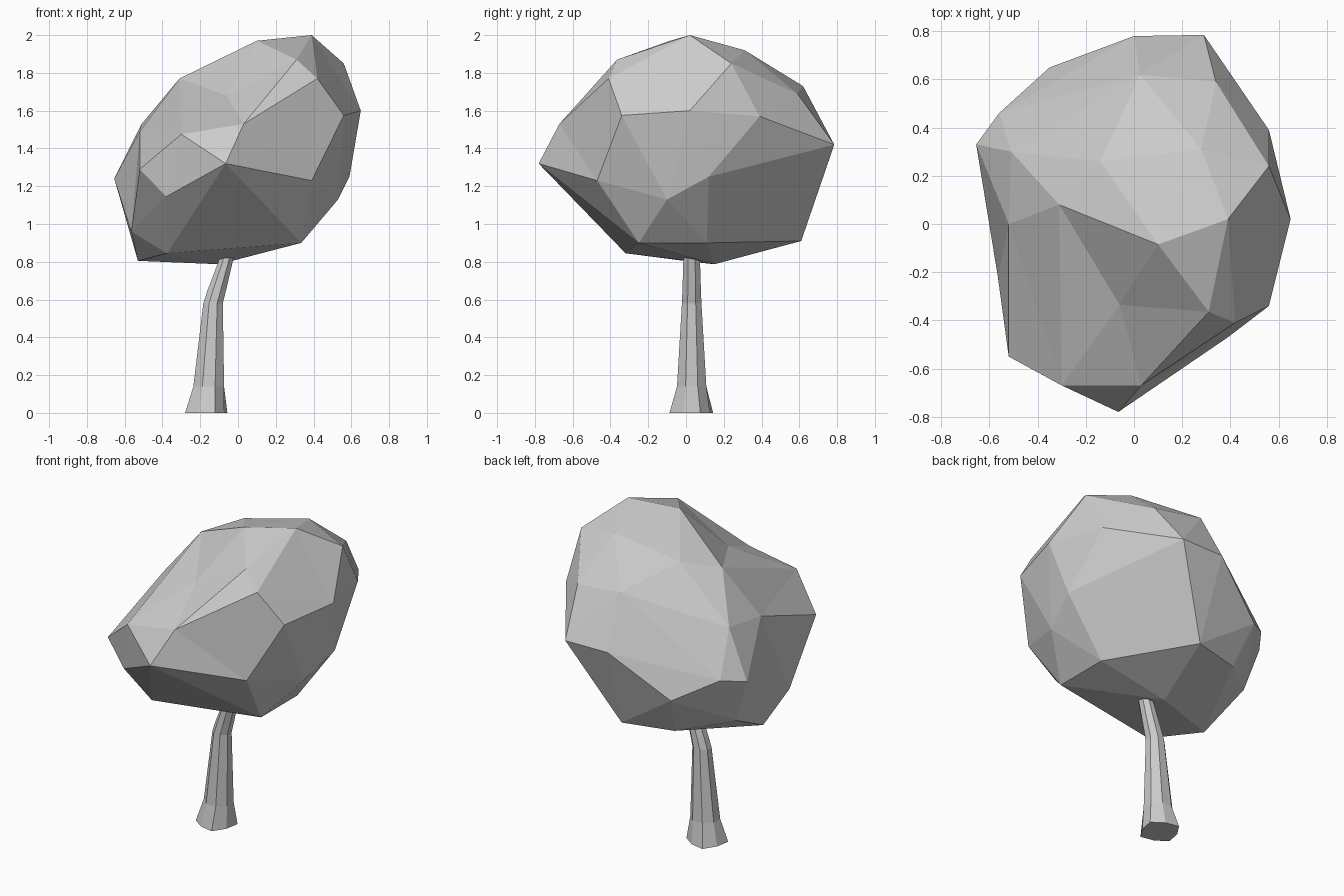
import bpy, bmesh, math
from mathutils import Vector


def finish(bm, name):
    bmesh.ops.recalc_face_normals(bm, faces=bm.faces)
    me = bpy.data.meshes.new(name)
    bm.to_mesh(me)
    bm.free()
    ob = bpy.data.objects.new(name, me)
    bpy.context.collection.objects.link(ob)
    return ob


# Crown: corner points of a faceted, leaning blob
corners = [
    # top and right
    (.39, .02, 2.0), (.31, -.365, 1.87), (.42, -.41, 1.77), (.56, -.34, 1.575),
    (.65, .02, 1.6), (.56, .24, 1.85), (.10, -.085, 1.97), (.28, .31, 1.92),
    (.56, .39, 1.57), (.59, .12, 1.25), (.53, -.1, 1.13),
    # back
    (.34, .59, 1.69), (.025, .62, 1.73), (.29, .785, 1.42), (0, .78, 1.42),
    (-.14, .26, 1.83), (-.33, .36, 1.49), (-.35, .65, 1.16), (-.56, .46, 1.27),
    # front
    (-.065, -.78, 1.32), (.39, -.47, 1.23), (.03, -.67, 1.53), (-.30, -.67, 1.475),
    (-.52, -.55, 1.29), (-.06, -.335, 1.68), (-.38, -.59, 1.145),
    # left
    (-.31, .08, 1.77), (-.52, 0, 1.49), (-.51, .30, 1.53), (-.655, .33, 1.24),
    (-.565, .30, .96), (-.565, -.22, .96),
    # underside
    (-.53, -.01, .805), (-.375, -.32, .845), (-.1, .15, .787), (.335, -.25, .90),
    (.335, .11, .90), (.02, .61, .91), (-.29, .53, .91),
]
centre = Vector((0, 0, 1.38))
bm = bmesh.new()
home = {}
for c in corners:
    p = Vector(c) - centre
    # puff outwards so the hull keeps the dented corners too
    v = bm.verts.new(p * p.length ** -0.5)
    home[v] = Vector(c)
bmesh.ops.convex_hull(bm, input=bm.verts[:])
for v in bm.verts:
    v.co = home[v]
finish(bm, "crown")

# Trunk: stacked eight-sided rings (z, centre x, centre y, radius x, radius y)
rings = [
    (0, -.168, .028, .112, .116), (.14, -.155, .03, .088, .084),
    (.58, -.132, .03, .056, .056), (.65, -.112, .03, .053, .053),
    (.80, -.066, .03, .041, .048), (.92, -.04, .03, .038, .045),
]
N = 8
bm = bmesh.new()
loops = []
for k, (z, cx, cy, rx, ry) in enumerate(rings):
    loop = []
    for i in range(N):
        a = 2 * math.pi * (i + .5) / N
        # flared, uneven root collar
        f = 1 + (.08 * (-1) ** i if k == 0 else 0)
        loop.append(bm.verts.new((cx + rx * f * math.cos(a), cy + ry * f * math.sin(a), z)))
    loops.append(loop)
for lo, hi in zip(loops, loops[1:]):
    for i in range(N):
        j = (i + 1) % N
        bm.faces.new((lo[i], lo[j], hi[j], hi[i]))
bm.faces.new(loops[0][::-1])
bm.faces.new(loops[-1])
finish(bm, "trunk")
